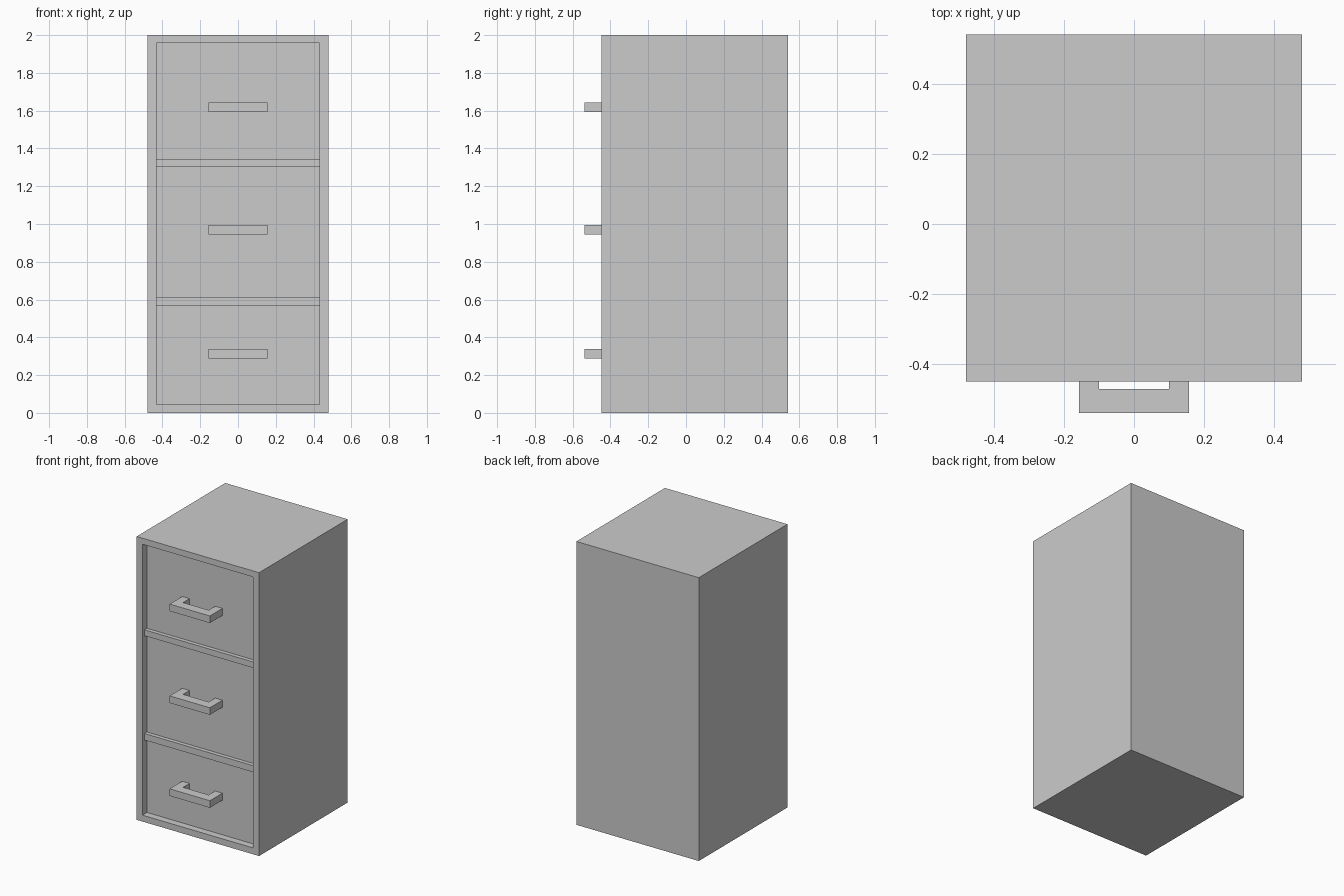
import bpy, bmesh

if "Cube" in bpy.data.objects:
    bpy.data.objects.remove(bpy.data.objects["Cube"])

HALF_W, FRONT, BACK, HEIGHT = 0.478, -0.448, 0.54, 2.0
OPEN_X, OPEN_Z0, OPEN_Z1 = 0.432, 0.045, 1.957
RECESS_BACK, PANEL_FRONT, RAIL_FRONT = -0.36, -0.398, -0.426
RAILS = [(0.567, 0.613), (1.303, 1.345)]
HANDLE_Z = [0.314, 0.97, 1.618]


def finish(name, bm):
    bmesh.ops.recalc_face_normals(bm, faces=bm.faces)
    mesh = bpy.data.meshes.new(name)
    bm.to_mesh(mesh)
    bm.free()
    obj = bpy.data.objects.new(name, mesh)
    bpy.context.collection.objects.link(obj)
    return obj


def box_bm(x, y, z):
    bm = bmesh.new()
    bmesh.ops.create_cube(bm, size=1)
    for v in bm.verts:
        v.co = [lo + (c + 0.5) * (hi - lo) for c, (lo, hi) in zip(v.co, (x, y, z))]
    return bm


# Cabinet body: box with an inset, recessed front opening
bm = box_bm((-HALF_W, HALF_W), (FRONT, BACK), (0, HEIGHT))
front = min(bm.faces, key=lambda f: f.calc_center_median().y)
bmesh.ops.inset_region(bm, faces=[front], thickness=0.04)
for v in front.verts:
    v.co.x = OPEN_X if v.co.x > 0 else -OPEN_X
    v.co.z = OPEN_Z1 if v.co.z > 1 else OPEN_Z0
pushed = bmesh.ops.extrude_discrete_faces(bm, faces=[front])["faces"][0]
for v in pushed.verts:
    v.co.y = RECESS_BACK
finish("cabinet_body", bm)

# Rails between the drawers
for i, z in enumerate(RAILS, 1):
    finish(f"rail_{i}", box_bm((-OPEN_X, OPEN_X), (RAIL_FRONT, RECESS_BACK), z))

# Drawer fronts filling the bays
edges = [OPEN_Z0] + [z for r in RAILS for z in r] + [OPEN_Z1]
for i in range(3):
    finish(f"drawer_front_{i + 1}",
           box_bm((-OPEN_X, OPEN_X), (PANEL_FRONT, RECESS_BACK), (edges[2 * i], edges[2 * i + 1])))

# U-shaped pull handles, extruded from a plan profile
half = [(0.1, -0.47), (0.1, PANEL_FRONT), (0.157, PANEL_FRONT), (0.157, -0.538)]
profile = half + [(-x, y) for x, y in reversed(half)]
for i, zc in enumerate(HANDLE_Z, 1):
    bm = bmesh.new()
    base = bm.faces.new([bm.verts.new((x, y, zc - 0.025)) for x, y in profile])
    ext = bmesh.ops.extrude_face_region(bm, geom=[base], use_keep_orig=True)
    top = [g for g in ext["geom"] if isinstance(g, bmesh.types.BMVert)]
    bmesh.ops.translate(bm, verts=top, vec=(0, 0, 0.05))
    finish(f"handle_{i}", bm)
